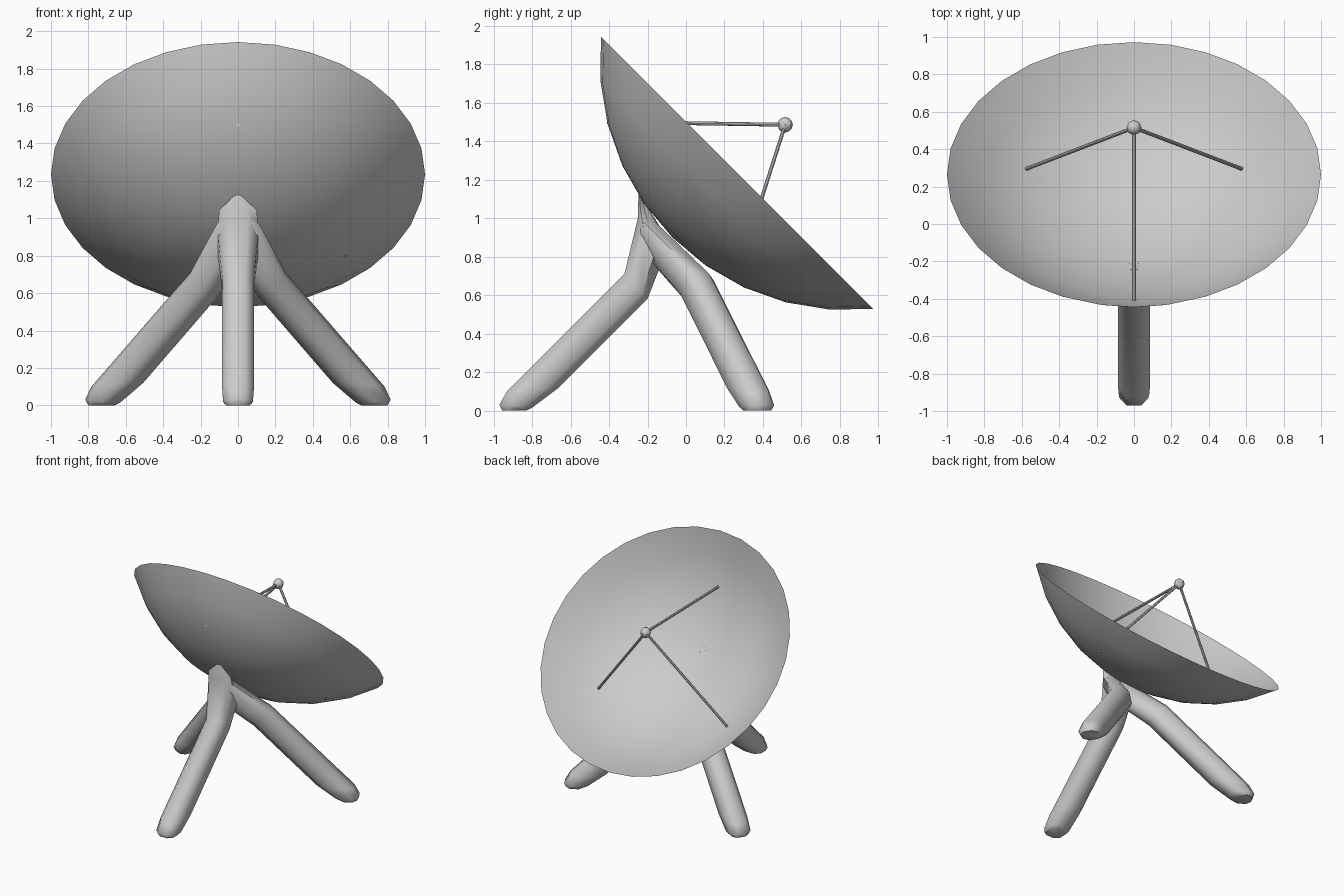
import bpy, bmesh, math
from mathutils import Vector, Matrix

if "Cube" in bpy.data.objects:
    bpy.data.objects.remove(bpy.data.objects["Cube"])

TAU = 2 * math.pi


def finish(bm, name, angle=40):
    bmesh.ops.recalc_face_normals(bm, faces=bm.faces)
    me = bpy.data.meshes.new(name)
    bm.to_mesh(me)
    bm.free()
    ob = bpy.data.objects.new(name, me)
    bpy.context.collection.objects.link(ob)
    bpy.ops.object.select_all(action='DESELECT')
    ob.select_set(True)
    bpy.context.view_layer.objects.active = ob
    bpy.ops.object.shade_smooth_by_angle(angle=math.radians(angle))
    return ob


# Dish frame: local z is the dish axis, tilted 45 degrees, origin at rim centre
TILT = Matrix.Translation((0, 0.265, 1.235)) @ Matrix.Rotation(math.radians(-45), 4, 'X')
R, RIM_Z = 1.29, 0.815

# Dish: thin spherical cap
SEG, RINGS = 32, 5
bm = bmesh.new()
pole = bm.verts.new((0, 0, RIM_Z - R))
rim_angle = math.asin(1 / R)
prev = None
for i in range(1, RINGS + 1):
    a = rim_angle * i / RINGS
    r, z = R * math.sin(a), RIM_Z - R * math.cos(a)
    ring = [bm.verts.new((r * math.cos(TAU * k / SEG), r * math.sin(TAU * k / SEG), z))
            for k in range(SEG)]
    for k in range(SEG):
        n = (k + 1) % SEG
        if prev:
            bm.faces.new((prev[k], prev[n], ring[n], ring[k]))
        else:
            bm.faces.new((pole, ring[n], ring[k]))
    prev = ring
bm.transform(TILT)
finish(bm, "dish")

# Receiver ball in front of the dish
tip = TILT @ Vector((0, 0, 0.354))
bm = bmesh.new()
bmesh.ops.create_uvsphere(bm, u_segments=8, v_segments=6, radius=0.04)
bm.transform(Matrix.Translation(tip))
finish(bm, "receiver")

# Three thin struts from the dish to the receiver
for i in range(3):
    a = -math.pi / 2 + TAU * i / 3
    foot = TILT @ Vector((0.665 * math.cos(a), 0.665 * math.sin(a), -0.29))
    d = tip - foot
    bm = bmesh.new()
    bmesh.ops.create_cone(bm, cap_ends=True, segments=8, radius1=0.01, radius2=0.01,
                          depth=d.length)
    bm.transform(Matrix.Translation((tip + foot) / 2) @ d.to_track_quat('Z', 'Y').to_matrix().to_4x4())
    finish(bm, f"strut_{i + 1}")

# Legs: lofted octagonal sections, each (outer point, inner point, half width vector)
OCT = [(1, .5), (.5, 1), (-.5, 1), (-1, .5), (-1, -.5), (-.5, -1), (.5, -1), (1, -.5)]


def loft(name, sections):
    bm = bmesh.new()
    rings = []
    for o, i, w in sections:
        c, d = (o + i) / 2, (o - i) / 2
        rings.append([bm.verts.new(c + w * a + d * b) for a, b in OCT])
    for r0, r1 in zip(rings, rings[1:]):
        for k in range(8):
            n = (k + 1) % 8
            bm.faces.new((r0[k], r0[n], r1[n], r1[k]))
    bm.faces.new(rings[0])
    bm.faces.new(rings[-1])
    finish(bm, name, 50)


# Lower leg: (outer y, outer z, inner y, inner z, half width) in the front leg's plane
LOWER = [(-.955, 0, -.83, 0, .065), (-.97, .03, -.80, .015, .08),
         (-.93, .10, -.66, .12, .086), (-.32, .71, -.20, .58, .084)]
FRONT_TOP = [(-.25, 1.0, -.13, .76, .11), (-.25, 1.06, -.195, 1.0, .10),
             (-.245, 1.13, -.235, 1.12, .012)]


def section(oy, oz, iy, iz, w):
    return Vector((0, oy, oz)), Vector((0, iy, iz)), Vector((w, 0, 0))


loft("front_leg", [section(*s) for s in LOWER + FRONT_TOP])

# Rear legs: the lower leg turned 120 degrees, ending in the front leg's neck
PIVOT = Vector((0, -0.05, 0))
for side, name in ((1, "right_rear_leg"), (-1, "left_rear_leg")):
    rot = Matrix.Rotation(side * math.radians(120), 3, 'Z')
    secs = []
    for s in LOWER:
        o, i, w = section(*s)
        secs.append((PIVOT + rot @ (o - PIVOT), PIVOT + rot @ (i - PIVOT), rot @ w))
    secs.append((Vector((side * .09, -.19, .98)), Vector((0, -.14, .76)),
                 rot @ Vector((.07, 0, 0))))
    secs.append((Vector((side * .03, -.225, 1.07)), Vector((0, -.2, .98)),
                 rot @ Vector((.03, 0, 0))))
    loft(name, secs)
